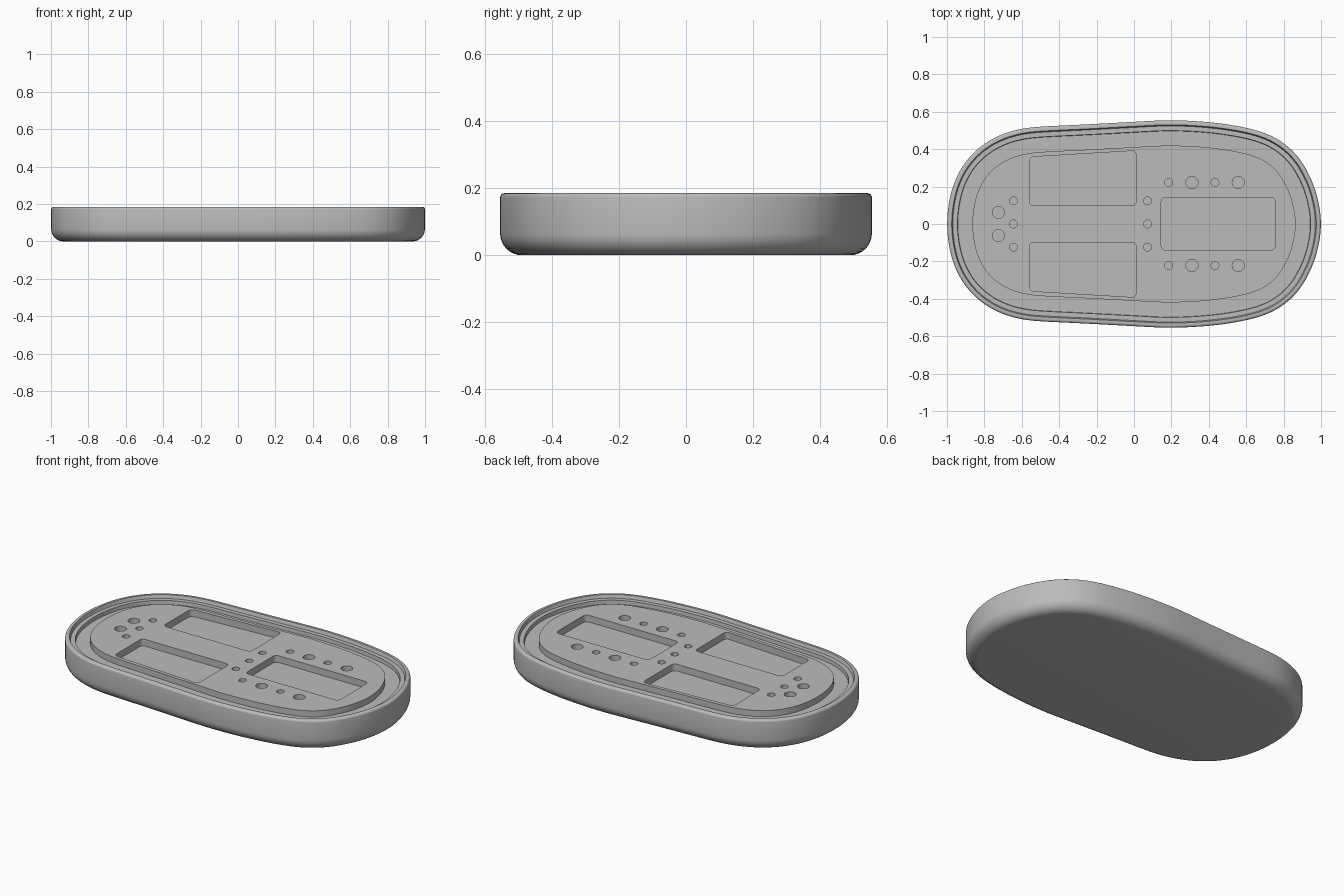
import bpy, bmesh, math
from mathutils import Vector

if "Cube" in bpy.data.objects:
    bpy.data.objects.remove(bpy.data.objects["Cube"])

TOP = 0.185       # rim height
DECK = 0.179      # raised inner deck height
DEPTH = 0.04      # pocket and hole depth

grey = bpy.data.materials.new("mid grey")
grey.use_nodes = True
colour = (0.5, 0.5, 0.5, 1)
grey.diffuse_color = colour
grey.node_tree.nodes["Principled BSDF"].inputs["Base Color"].default_value = colour


def make_object(name, bm):
    bmesh.ops.recalc_face_normals(bm, faces=bm.faces)
    mesh = bpy.data.meshes.new(name)
    bm.to_mesh(mesh)
    bm.free()
    mesh.materials.append(grey)
    obj = bpy.data.objects.new(name, mesh)
    bpy.context.collection.objects.link(obj)
    return obj


def smooth_loop(points, steps=8):
    """Closed Catmull-Rom curve through the points, lightly relaxed."""
    n, out = len(points), []
    for i in range(n):
        a, b, c, d = (points[(i + k) % n] for k in (-1, 0, 1, 2))
        for s in range(steps):
            t = s / steps
            out.append(0.5 * (2 * b + (c - a) * t + (2 * a - 5 * b + 4 * c - d) * t**2
                              + (3 * b - a - 3 * c + d) * t**3))
    m = len(out)
    for _ in range(10):
        out = [(out[i - 1] + 2 * out[i] + out[(i + 1) % m]) / 4 for i in range(m)]
    return out


def arc(radius, centre, start, end, steps=6):
    """Offset and height pairs along a rounded edge."""
    angles = [math.radians(start + (end - start) * i / steps) for i in range(steps + 1)]
    return [(centre[0] - radius * math.cos(a), centre[1] + radius * math.sin(a)) for a in angles]


# Outline of the body: one half, mirrored front to back
half = [(-1, 0), (-.983, .15), (-.935, .28), (-.85, .39), (-.735, .467), (-.6, .51),
        (-.45, .523), (-.3, .53), (0, .546), (.19, .555), (.4, .545), (.6, .515),
        (.75, .465), (.87, .37), (.95, .235), (.988, .11), (1, 0)]
loop = smooth_loop([Vector(p) for p in half] + [Vector((x, -y)) for x, y in half[-2:0:-1]])
count = len(loop)
normals = []
for i in range(count):
    t = (loop[(i + 1) % count] - loop[i - 1]).normalized()
    normals.append(Vector((-t.y, t.x)))   # outward for this clockwise loop

# Cross-section from the underside, over the rim and groove, to the deck
section = arc(0.065, (0.065, 0.065), -90, 0, 8)
section += arc(0.013, (0.013, TOP - 0.013), 0, 90, 4)
section += [(0.024, TOP), (0.03, 0.165), (0.055, 0.165), (0.057, 0.143),
            (0.135, 0.143), (0.135, DECK)]

bm = bmesh.new()
rings = [[bm.verts.new((*(p - n * off), z)) for p, n in zip(loop, normals)] for off, z in section]
for low, high in zip(rings, rings[1:]):
    for i in range(count):
        j = (i + 1) % count
        bm.faces.new((low[i], low[j], high[j], high[i]))
bm.faces.new(rings[0])
bm.faces.new(rings[-1])
tray = make_object("tray_body", bm)

# Cutters for the pockets and round holes
cut = bmesh.new()


def prism(points):
    low = [cut.verts.new((x, y, DECK - DEPTH)) for x, y in points]
    high = [cut.verts.new((x, y, TOP + 0.1)) for x, y in points]
    cut.faces.new(low[::-1])
    cut.faces.new(high)
    for i in range(len(points)):
        j = (i + 1) % len(points)
        cut.faces.new((low[i], low[j], high[j], high[i]))


def rounded(corners, radius=0.028, steps=5):
    """Polygon with each corner rounded."""
    out = []
    for i, c in enumerate(corners):
        c = Vector(c)
        a = c + (Vector(corners[i - 1]) - c).normalized() * radius
        b = c + (Vector(corners[(i + 1) % len(corners)]) - c).normalized() * radius
        for k in range(steps + 1):
            t = k / steps
            out.append(a * (1 - t)**2 + c * 2 * t * (1 - t) + b * t**2)
    return out


def hole(x, y, radius):
    prism([(x + radius * math.cos(a), y + radius * math.sin(a))
           for a in (math.tau * k / 24 for k in range(24))])


SMALL, LARGE = 0.021, 0.032
prism(rounded([(.145, -.14), (.755, -.14), (.755, .143), (.145, .143)]))
for side in (1, -1):
    pocket = [(-.56, .098), (.012, .098), (.012, .392), (-.56, .358)]
    prism(rounded([(x, y * side) for x, y in pocket][::side]))
    for x, radius in ((.185, SMALL), (.31, LARGE), (.433, SMALL), (.557, LARGE)):
        hole(x, .222 * side, radius)
    hole(-.725, .062 * side, LARGE)
for x in (-.645, .073):
    for y in (-.124, 0, .124):
        hole(x, y, SMALL)

cutter = make_object("pocket_cutter", cut)
cutter.hide_render = True

# Cut the recesses, then drop the cutter
mod = tray.modifiers.new("recesses", "BOOLEAN")
mod.operation = "DIFFERENCE"
mod.solver = "EXACT"
mod.object = cutter
bpy.ops.object.select_all(action="DESELECT")
tray.select_set(True)
bpy.context.view_layer.objects.active = tray
bpy.ops.object.modifier_apply(modifier=mod.name)
bpy.data.objects.remove(cutter)
bpy.ops.object.shade_smooth_by_angle(angle=math.radians(30))
